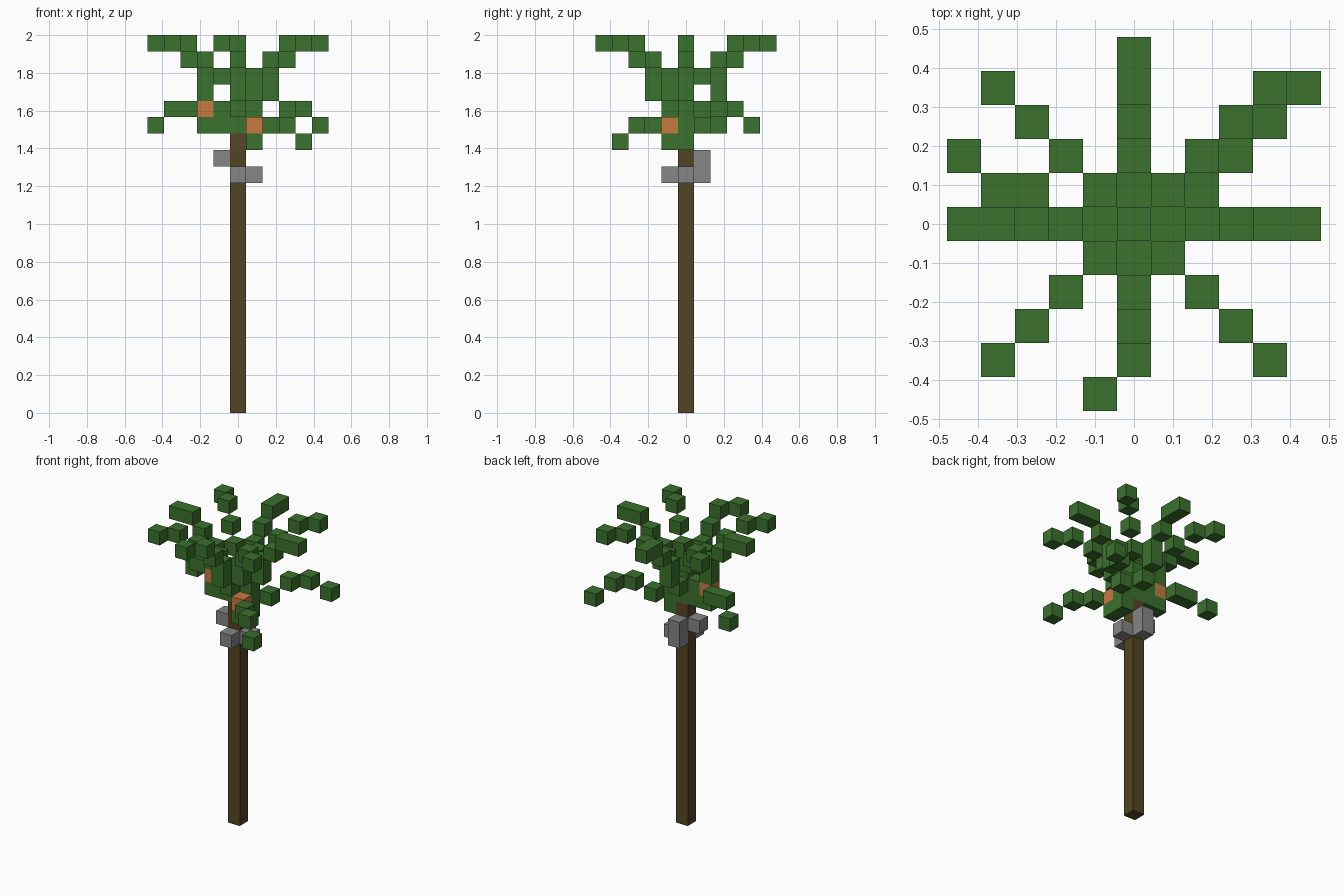
import bpy
import bmesh
from mathutils import Matrix, Vector

CELL = 2 / 23  # edge of one block

cube = bpy.data.objects.get("Cube")
if cube:
    bpy.data.objects.remove(cube, do_unlink=True)


def material(name, hex_code):
    def linear(c):
        return c / 12.92 if c <= 0.04045 else ((c + 0.055) / 1.055) ** 2.4
    rgb = [linear(int(hex_code[i:i + 2], 16) / 255) for i in (0, 2, 4)]
    mat = bpy.data.materials.new(name)
    mat.use_nodes = True
    mat.diffuse_color = (*rgb, 1)
    mat.node_tree.nodes["Principled BSDF"].inputs["Base Color"].default_value = (*rgb, 1)
    return mat


def blocks(name, mat, boxes):
    """One object from boxes, each a pair of first and last grid cells."""
    bm = bmesh.new()
    for first, last in boxes:
        a, b = Vector(first), Vector(last)
        low = Vector(map(min, a, b))
        size = Vector(map(max, a, b)) - low + Vector((1, 1, 1))
        centre = low + size / 2 - Vector((0.5, 0.5, 0))
        bmesh.ops.create_cube(bm, size=1, matrix=Matrix.Translation(centre * CELL)
                              @ Matrix.Diagonal((*(size * CELL), 1)))
    mesh = bpy.data.meshes.new(name)
    bm.to_mesh(mesh)
    bm.free()
    mesh.materials.append(mat)
    obj = bpy.data.objects.new(name, mesh)
    bpy.context.collection.objects.link(obj)


def single(*cells):
    return [(c, c) for c in cells]


leaf = material("leaf green", "3b712d")
bark = material("bark brown", "524522")
stem = material("stem reddish brown", "5a4327")
stone = material("nut grey", "868686")
fruit = material("fruit orange", "c47a40")

# Trunk and crown core
blocks("trunk", bark, [((0, 0, 0), (0, 0, 15))])
blocks("trunk_top", stem, single((0, 0, 16)))
blocks("crown_core", leaf, [((0, 0, 17), (0, 0, 19)), ((1, 0, 16), (1, 0, 17)),
                            ((1, -1, 16), (1, -1, 16)), ((-2, 0, 17), (-1, 0, 17)),
                            ((1, -1, 19), (1, -1, 19))])

# Upper fronds along the axes
for name, dx, dy in (("left", 1, 0), ("right", -1, 0), ("back", 0, 1), ("front", 0, -1)):
    def at(r, z):
        return (dx * r, dy * r, z)
    tip = 4 if name == "front" else 5
    boxes = [(at(1, 18), at(1, 18)), (at(2, 19), at(2, 20)),
             (at(3, 21), at(3, 21)), (at(4, 22), at(tip, 22))]
    if name == "front":
        boxes += single((-1, -5, 22))
    blocks(name + "_frond", leaf, boxes)

# Upper diagonal fronds
for side, dx in (("left", 1), ("right", -1)):
    for end, dy in (("back", 1), ("front", -1)):
        blocks(f"{end}_{side}_frond", leaf,
               single(*((dx * r, dy * r, min(19 + r, 22)) for r in range(1, 5))))

# Lower drooping fronds
blocks("low_back_left_frond", leaf,
       single(*((r + 1, r, 18 if r in (2, 3) else 17) for r in range(1, 5))))
blocks("low_front_left_frond", leaf,
       single(*((r, -r, 16 if r == 4 else 17) for r in range(2, 5))))
blocks("low_right_frond", leaf, [((-4, 1, 18), (-3, 1, 18)), ((-5, 2, 17), (-5, 2, 17))])

# Fruit and nuts
blocks("fruit", fruit, single((1, -1, 17), (-2, 0, 18)))
blocks("nuts", stone, single((-1, 0, 15), (0, -1, 14), (1, 0, 14))
       + [((0, 1, 14), (0, 1, 15))])
